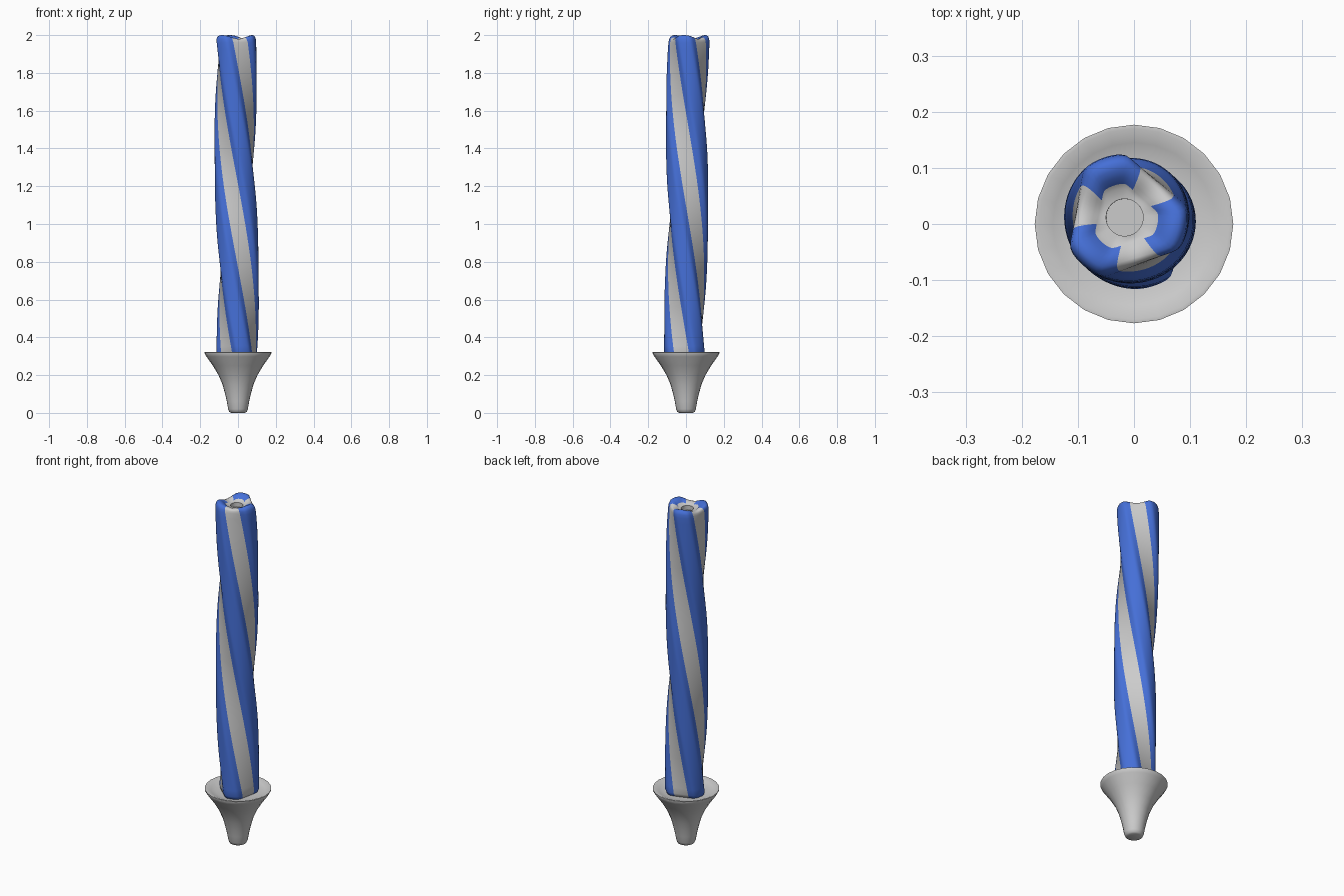
import bpy, bmesh
from math import radians, degrees, cos, sin, pi

if "Cube" in bpy.data.objects:
    bpy.data.objects.remove(bpy.data.objects["Cube"])

SIDES = 72
TWIST = 107          # degrees of twist per unit of height
LOBE_ANGLE = 106     # direction of one blue lobe at the top


def finish(bm, name, angle, colour=None):
    bmesh.ops.recalc_face_normals(bm, faces=bm.faces) if colour == "auto" else None
    me = bpy.data.meshes.new(name)
    bm.to_mesh(me)
    bm.free()
    ob = bpy.data.objects.new(name, me)
    bpy.context.collection.objects.link(ob)
    if isinstance(colour, tuple):
        mat = bpy.data.materials.new(name)
        mat.diffuse_color = colour
        mat.use_nodes = True
        mat.node_tree.nodes["Principled BSDF"].inputs["Base Color"].default_value = mat.diffuse_color
        me.materials.append(mat)
    bpy.context.view_layer.objects.active = ob
    ob.select_set(True)
    bpy.ops.object.shade_smooth_by_angle(angle=radians(angle))
    ob.select_set(False)
    return ob


def lobe_offset(a):
    # signed angle to the nearest blue lobe, -60..60
    return (a + 60) % 120 - 60


def section(a):
    # three round lobes joined by flat sides
    d = 60 - abs(lobe_offset(a))
    flat = 0.087 / cos(radians(d))
    k = 40
    return (flat ** -k + 0.113 ** -k) ** (-1 / k)


# Pole rows: (scale, height, drop of the grey sides)
ROWS = [(0.80, 0.295, 0), (0.93, 0.30, 0), (1.0, 0.32, 0)]
ROWS += [(1.0, 0.32 + 1.64 * i / 48, 0) for i in range(1, 49)]
ROWS += [(0.985, 1.98, 0.010), (0.94, 1.994, 0.016), (0.86, 2.0, 0.020),
         (0.75, 1.999, 0.020), (0.63, 1.992, 0.016), (0.53, 1.980, 0.009)]
LAST_BLUE = len(ROWS) - 1
ROWS += [(0.45, 1.973, 0.004), (0, 1.970, 0), (0, 1.945, 0)]


def pole(name, blue, colour=None):
    bm = bmesh.new()
    rings = []
    for scale, z, drop in ROWS:
        t = (z - 0.32) / 1.68
        cx, cy = -0.017 * t, -0.003 + 0.015 * t
        ring = []
        for i in range(SIDES):
            a = 360 * i / SIDES
            w = 0.5 - 0.5 * cos(radians(3 * lobe_offset(a)))
            r = scale * section(a) if scale else 0.033
            th = radians(a + LOBE_ANGLE + TWIST * (2 - z))
            ring.append(bm.verts.new((cx + r * cos(th), cy + r * sin(th), z - drop * w)))
        rings.append(ring)
    for j in range(len(rings) - 1):
        for i in range(SIDES):
            k = (i + 1) % SIDES
            mid = 360 * (i + 0.5) / SIDES
            is_blue = abs(lobe_offset(mid)) < 35 and j < LAST_BLUE
            if is_blue == blue:
                bm.faces.new((rings[j][i], rings[j][k], rings[j + 1][k], rings[j + 1][i]))
    if not blue:
        bm.faces.new(rings[-1])
        bm.faces.new(rings[0][::-1])
    loose = [v for v in bm.verts if not v.link_faces]
    bmesh.ops.delete(bm, geom=loose, context='VERTS')
    return finish(bm, name, 60, colour)


pole("twisted_core", False)
pole("spiral_stripes", True, (0.06, 0.16, 0.68, 1))

# Flared cup at the foot, with a shallow dished top
PROFILE = [(0.036, 0.0), (0.046, 0.005), (0.052, 0.02), (0.059, 0.06), (0.068, 0.10),
           (0.082, 0.15), (0.103, 0.20), (0.133, 0.25), (0.167, 0.298), (0.177, 0.315),
           (0.177, 0.321), (0.170, 0.322), (0.145, 0.311), (0.115, 0.303), (0.05, 0.30)]
N = 24
bm = bmesh.new()
rings = [[bm.verts.new((r * cos(2 * pi * i / N), r * sin(2 * pi * i / N), z))
          for i in range(N)] for r, z in PROFILE]
for lo, hi in zip(rings, rings[1:]):
    for i in range(N):
        k = (i + 1) % N
        bm.faces.new((lo[i], lo[k], hi[k], hi[i]))
bm.faces.new(rings[0][::-1])
bm.faces.new(rings[-1])
finish(bm, "flared_cup", 60)
